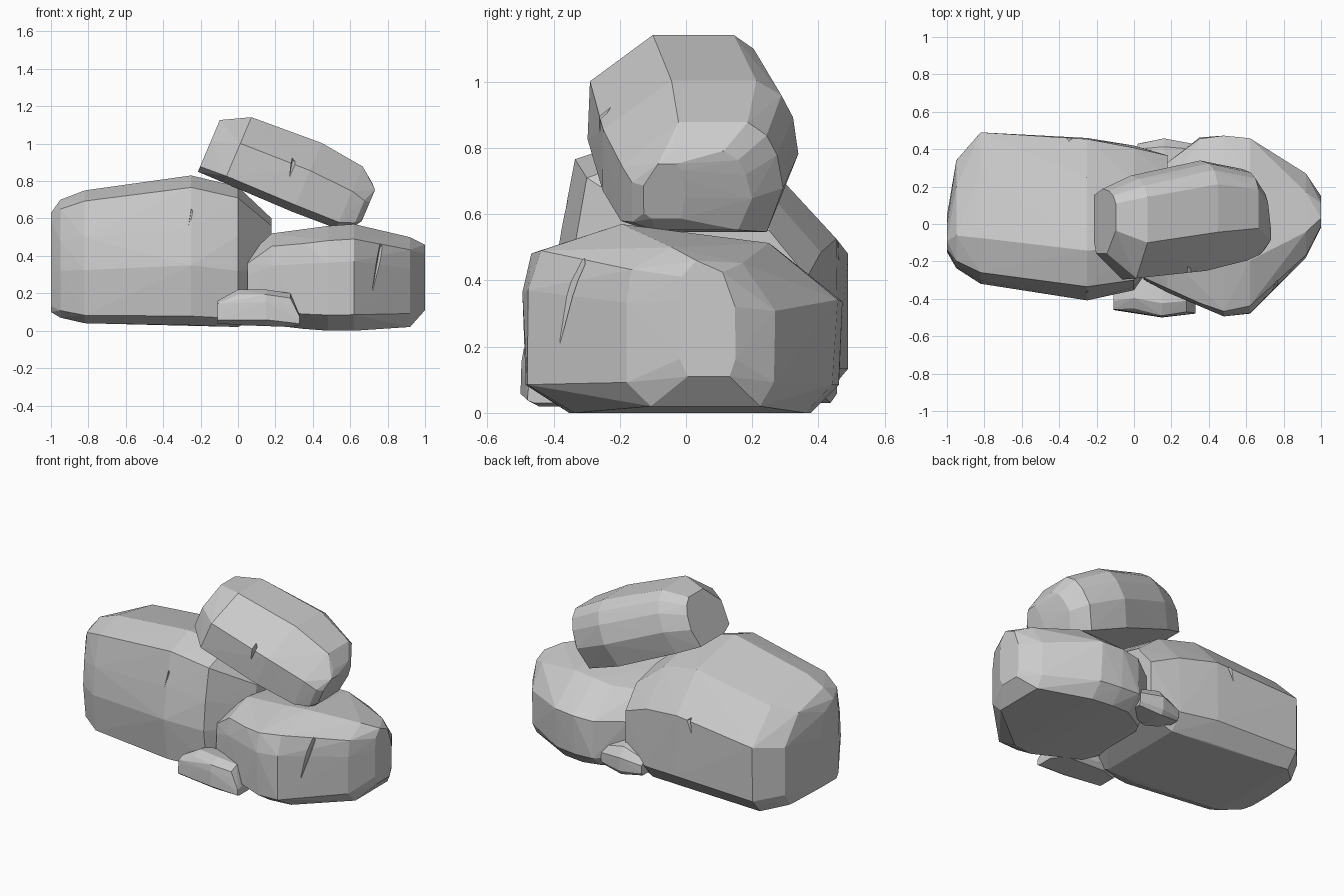
import bpy
import bmesh
import math
import random

scene = bpy.context.scene
default_cube = bpy.data.objects.get("Cube")
if default_cube:
    bpy.data.objects.remove(default_cube, do_unlink=True)

random.seed(4)

# One plain stone colour for every boulder
stone = bpy.data.materials.new("grey_stone")
stone.use_nodes = True
stone_colour = (0.6, 0.6, 0.6, 1)
stone.diffuse_color = stone_colour
stone.node_tree.nodes["Principled BSDF"].inputs["Base Color"].default_value = stone_colour

# Cross-sections as fractions of a boulder's depth and height, front to back
bulging_section = [(.04, .06), (0, .4), (.02, .65), (.07, .92), (.3, 1), (.75, .9),
                   (1, .62), (1, .13), (.9, 0), (.15, 0)]
ridged_section = [(0, .15), (0, .65), (.03, .86), (.3, 1), (.78, .9),
                  (1, .6), (1, .15), (.9, 0), (.15, 0)]
flat_section = [(0, .1), (0, .6), (.35, 1), (.78, 1), (.9, .88), (.96, .7),
                (1, .4), (.9, 0), (.2, 0)]


def hull(name, points):
    """Make a faceted convex solid wrapped around the points."""
    bm = bmesh.new()
    for point in points:
        bm.verts.new(point)
    result = bmesh.ops.convex_hull(bm, input=bm.verts)
    unused = [item for item in result["geom_interior"] if isinstance(item, bmesh.types.BMVert)]
    bmesh.ops.delete(bm, geom=unused, context="VERTS")
    bmesh.ops.recalc_face_normals(bm, faces=bm.faces)
    mesh = bpy.data.meshes.new(name)
    bm.to_mesh(mesh)
    bm.free()
    mesh.materials.append(stone)
    solid = bpy.data.objects.new(name, mesh)
    scene.collection.objects.link(solid)
    return solid


def boulder(name, section, stations):
    """Wrap a boulder around sections at stations (x, front, back, base, top)."""
    points = []
    for x, front, back, base, top in stations:
        for across, up in section:
            # Wear each corner inwards a little so the facets are irregular
            wear = 1 - random.uniform(0, 0.04)
            across = 0.5 + (across - 0.5) * wear
            points.append((x, front + (back - front) * across, base + (top - base) * up))
    return hull(name, points)


def crack(rock, name, x, y, z, height, inward):
    """Chip a thin upright wedge out of a boulder's wall."""
    outside = y - inward * 0.04
    cutter = hull(name, [
        (x, outside, z + height / 2),
        (x - height / 8, outside, z - height / 2),
        (x + height / 5, outside, z + height / 5),
        (x, y + inward * 0.05, z + height / 5),
    ])
    cutter.hide_render = True
    cutter.hide_viewport = True
    modifier = rock.modifiers.new(name, "BOOLEAN")
    modifier.operation = "DIFFERENCE"
    modifier.solver = "EXACT"
    modifier.object = cutter


# Large long boulder
large_boulder = boulder("large_boulder", bulging_section, [
    (-1, -.15, .05, .1, .63),
    (-.95, -.24, .35, .07, .7),
    (-.82, -.33, .5, .04, .75),
    (-.25, -.41, .47, .03, .83),
    (0, -.36, .42, .02, .77),
    (.18, -.1, .37, .1, .6),
])
crack(large_boulder, "front_crack", -.25, -.4, .54, .5, 1)
crack(large_boulder, "back_crack", -.35, .47, .47, .25, -1)

# Wide boulder beside it
side_boulder = boulder("side_boulder", ridged_section, [
    (.05, -.3, .1, .1, .4),
    (.18, -.37, .33, .03, .52),
    (.35, -.45, .47, .01, .54),
    (.48, -.5, .48, 0, .56),
    (.62, -.48, .46, 0, .57),
    (.92, -.18, .27, .02, .5),
    (1, -.02, .15, .11, .46),
])
crack(side_boulder, "side_crack", .76, -.34, .38, .35, 1)

# Tilted boulder resting on the other two, laid out along its own length
top_boulder = boulder("top_boulder", flat_section, [
    (-.45, -.16, .19, -.18, .12),
    (-.3, -.3, .27, -.18, .2),
    (.1, -.26, .35, -.18, .22),
    (.35, -.2, .3, -.17, .19),
    (.43, -.17, .2, -.13, .13),
    (.46, -.13, 0, -.08, .1),
])
top_boulder.location = (.27, 0, .84)
top_boulder.rotation_euler.y = math.radians(23)
crack(top_boulder, "upper_crack", .29, -.25, .87, .18, 1)

# Small stones tucked in at the base
front_pebble = boulder("front_pebble", ridged_section, [
    (-.11, -.46, -.3, .04, .16),
    (0, -.46, -.25, .03, .22),
    (.15, -.5, -.25, .03, .22),
    (.28, -.48, -.25, .02, .2),
    (.33, -.48, -.35, .03, .08),
])
back_pebble = boulder("back_pebble", ridged_section, [
    (.02, .3, .43, .05, .16),
    (.16, .25, .46, .03, .22),
    (.31, .3, .43, .05, .18),
])
